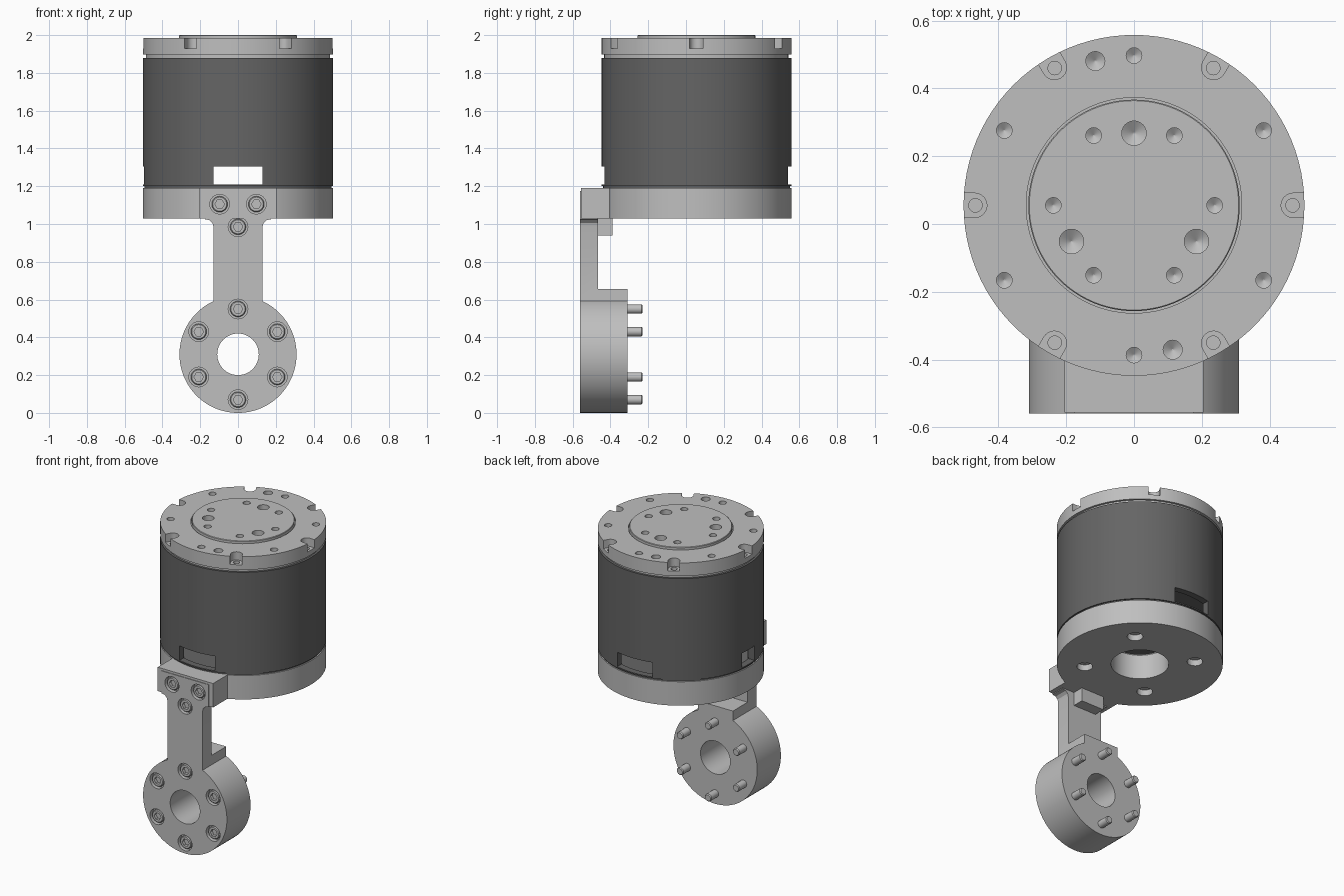
import bpy, bmesh, math
from mathutils import Matrix

if "Cube" in bpy.data.objects:
    bpy.data.objects.remove(bpy.data.objects["Cube"])

AXIS_Y = 0.055                                     # motor axis position
T = Matrix.Translation((0, AXIS_Y, 0))
SWAP = Matrix(((1, 0, 0, 0), (0, 0, 1, 0), (0, 1, 0, 0), (0, 0, 0, 1)))  # local z -> world y


def material(name, v):
    m = bpy.data.materials.new(name)
    m.diffuse_color = (v, v, v, 1)
    m.use_nodes = True
    m.node_tree.nodes["Principled BSDF"].inputs["Base Color"].default_value = m.diffuse_color
    return m


LIGHT = material("light_grey_metal", 0.52)
DARK = material("dark_grey_housing", 0.13)


def lathe(bm, prof, M=Matrix(), n=32, closed=False):
    """Revolve (radius, z) points; closed = ring section, otherwise capped ends."""
    rings = [[bm.verts.new(M @ Matrix.Rotation(2 * math.pi * i / n, 4, 'Z') @ Matrix.Translation((r, 0, z))
                           .to_translation()) for i in range(n)] for r, z in prof]
    pairs = list(zip(rings, rings[1:])) + ([(rings[-1], rings[0])] if closed else [])
    for a, b in pairs:
        for i in range(n):
            j = (i + 1) % n
            bm.faces.new((a[i], a[j], b[j], b[i]))
    if not closed:
        bm.faces.new(rings[0])
        bm.faces.new(rings[-1])


def extrude(bm, pts, lo, hi, M=Matrix()):
    a, b = [[bm.verts.new(M @ Matrix.Translation((x, y, z)).to_translation()) for x, y in pts]
            for z in (lo, hi)]
    for i in range(len(pts)):
        j = (i + 1) % len(pts)
        bm.faces.new((a[i], a[j], b[j], b[i]))
    bm.faces.new(a)
    bm.faces.new(b)


def box(bm, x0, x1, y0, y1, z0, z1):
    extrude(bm, [(x0, y0), (x1, y0), (x1, y1), (x0, y1)], z0, z1)


def finish(bm, name, mat):
    bmesh.ops.recalc_face_normals(bm, faces=bm.faces)
    me = bpy.data.meshes.new(name)
    bm.to_mesh(me)
    bm.free()
    me.materials.append(mat)
    ob = bpy.data.objects.new(name, me)
    bpy.context.collection.objects.link(ob)
    return ob


def cut(ob, bm):
    tool = finish(bm, "cutter", ob.data.materials[0])
    tool.hide_render = True
    mod = ob.modifiers.new("cut", 'BOOLEAN')
    mod.operation, mod.solver, mod.object = 'DIFFERENCE', 'EXACT', tool
    bpy.context.view_layer.objects.active = ob
    bpy.ops.object.modifier_apply(modifier=mod.name)
    bpy.data.objects.remove(tool)


def around(radius, degrees):
    return [T @ Matrix.Rotation(math.radians(d), 4, 'Z') @ Matrix.Translation((radius, 0, 0))
            for d in degrees]


def drill(bm, places, r, top, depth):
    for M in places:
        lathe(bm, [(0.002, top - depth - r * 0.6), (r, top - depth), (r, top + 0.02)], M, 24)


# base disc with bore and four counterbores underneath
bm = bmesh.new()
lathe(bm, [(0.175, 1.03), (0.503, 1.03), (0.503, 1.19), (0.175, 1.19)], T, 96, True)
base = finish(bm, "base_disc", LIGHT)
bm = bmesh.new()
for M in around(0.335, (45, 135, 225, 315)):
    lathe(bm, [(0.048, 1.0), (0.048, 1.07), (0.025, 1.07), (0.025, 1.15)], M, 24)
cut(base, bm)

# hollow dark housing with cable windows at front, back and left
bm = bmesh.new()
lathe(bm, [(0.175, 1.19), (0.495, 1.19), (0.495, 1.2), (0.503, 1.2), (0.503, 1.88),
           (0.46, 1.88), (0.46, 1.202), (0.175, 1.202)], T, 96, True)
housing = finish(bm, "housing", DARK)
bm = bmesh.new()
box(bm, -0.13, 0.13, -1, 1, 1.208, 1.305)
box(bm, -1, -0.3, AXIS_Y - 0.065, AXIS_Y + 0.065, 1.208, 1.305)
cut(housing, bm)
bm = bmesh.new()
lathe(bm, [(0.465, 1.35), (0.465, 1.878)], T, 96)
finish(bm, "inner_core", DARK)
bm = bmesh.new()
box(bm, -0.455, -0.4, AXIS_Y - 0.06, AXIS_Y + 0.06, 1.198, 1.3)
finish(bm, "side_connector", LIGHT)

# top flange with raised output disc
bm = bmesh.new()
lathe(bm, [(0.488, 1.875), (0.488, 1.897), (0.503, 1.897), (0.503, 1.985), (0.318, 1.985),
           (0.318, 1.97), (0.312, 1.97), (0.312, 1.997), (0.309, 2.0)], T, 96)
flange = finish(bm, "top_flange", LIGHT)
sixths = range(0, 360, 60)
bm = bmesh.new()                                   # open screw notches in the rim
notch = [(0.036 * math.cos(math.radians(a)), 0.036 * math.sin(math.radians(a)))
         for a in range(90, 271, 15)] + [(0.1, -0.036), (0.1, 0.036)]
for M in around(0.47, sixths):
    extrude(bm, notch, 1.93, 2.05, M)
drill(bm, around(0.442, range(30, 390, 60)), 0.023, 1.985, 0.05)
drill(bm, around(0.441, (105, 285)), 0.028, 1.985, 0.05)
drill(bm, around(0.238, sixths), 0.023, 2.0, 0.05)
drill(bm, around(0.213, (90, 210, 330)), 0.036, 2.0, 0.05)
cut(flange, bm)
bm = bmesh.new()                                   # screw holes in the notch floors
for M in around(0.468, sixths):
    lathe(bm, [(0.02, 1.91), (0.02, 1.95)], M, 20)
cut(flange, bm)

# bracket: ring, arm and T-shaped head from one outline
RING = [(0.24 * math.sin(math.radians(a)), 0.31 + 0.24 * math.cos(math.radians(a))) for a in sixths]
HEAD = [(-0.097, 1.105), (0.097, 1.105), (0, 0.985)]
FRONT = -0.56
a0 = math.asin(0.13 / 0.31)
arc = []
for i in range(81):
    t = a0 + (2 * math.pi - 2 * a0) * i / 80
    arc.append((0.31 * math.sin(t), 0.31 + 0.31 * math.cos(t)))
side = [(0.13, 0.985), (0.135, 1.005), (0.15, 1.02), (0.175, 1.025), (0.175, 1.175)]
bm = bmesh.new()
extrude(bm, arc + [(-x, z) for x, z in side] + side[::-1], FRONT, -0.31, SWAP)
bracket = finish(bm, "bracket", LIGHT)
bm = bmesh.new()
box(bm, -0.5, 0.5, -0.465, -0.2, 0.655, 1.4)       # space behind the arm
lathe(bm, [(0.11, -0.7), (0.11, -0.2)], Matrix.Translation((0, 0, 0.31)) @ SWAP, 48)


def counterbores(bm, places):
    for x, z in places:
        lathe(bm, [(0.052, -0.6), (0.052, FRONT + 0.03)], Matrix.Translation((x, 0, z)) @ SWAP, 24)


counterbores(bm, RING + HEAD)
cut(bracket, bm)

# mounting block against the base, and the tab under it
bm = bmesh.new()
box(bm, -0.205, 0.205, -0.556, -0.405, 1.03, 1.19)
block = finish(bm, "mounting_block", LIGHT)
bm = bmesh.new()
counterbores(bm, HEAD[:2])
cut(block, bm)
bm = bmesh.new()
box(bm, -0.085, 0.085, -0.47, -0.39, 0.94, 1.035)
finish(bm, "mounting_tab", LIGHT)


# socket head screws
def screws(name, length, places):
    bm = bmesh.new()
    lathe(bm, [(0.037, 0.006), (0.042, 0.011), (0.042, 0.04), (0.025, 0.04),
               (0.025, length - 0.006), (0.02, length)], SWAP, 24)
    first = finish(bm, name, LIGHT)
    bm = bmesh.new()
    lathe(bm, [(0.025, -0.02), (0.025, 0.026)], SWAP, 6)
    cut(first, bm)
    for k, (x, z) in enumerate(places):
        ob = first if k == 0 else first.copy()
        if k:
            bpy.context.collection.objects.link(ob)
        ob.location = (x, FRONT, z)


screws("ring_screw", 0.33, RING)
screws("head_screw", 0.14, HEAD)

# smooth round walls, keep edges sharp
for ob in bpy.context.scene.objects:
    ob.select_set(True)
    bpy.context.view_layer.objects.active = ob
bpy.ops.object.shade_smooth_by_angle(angle=math.radians(30))
